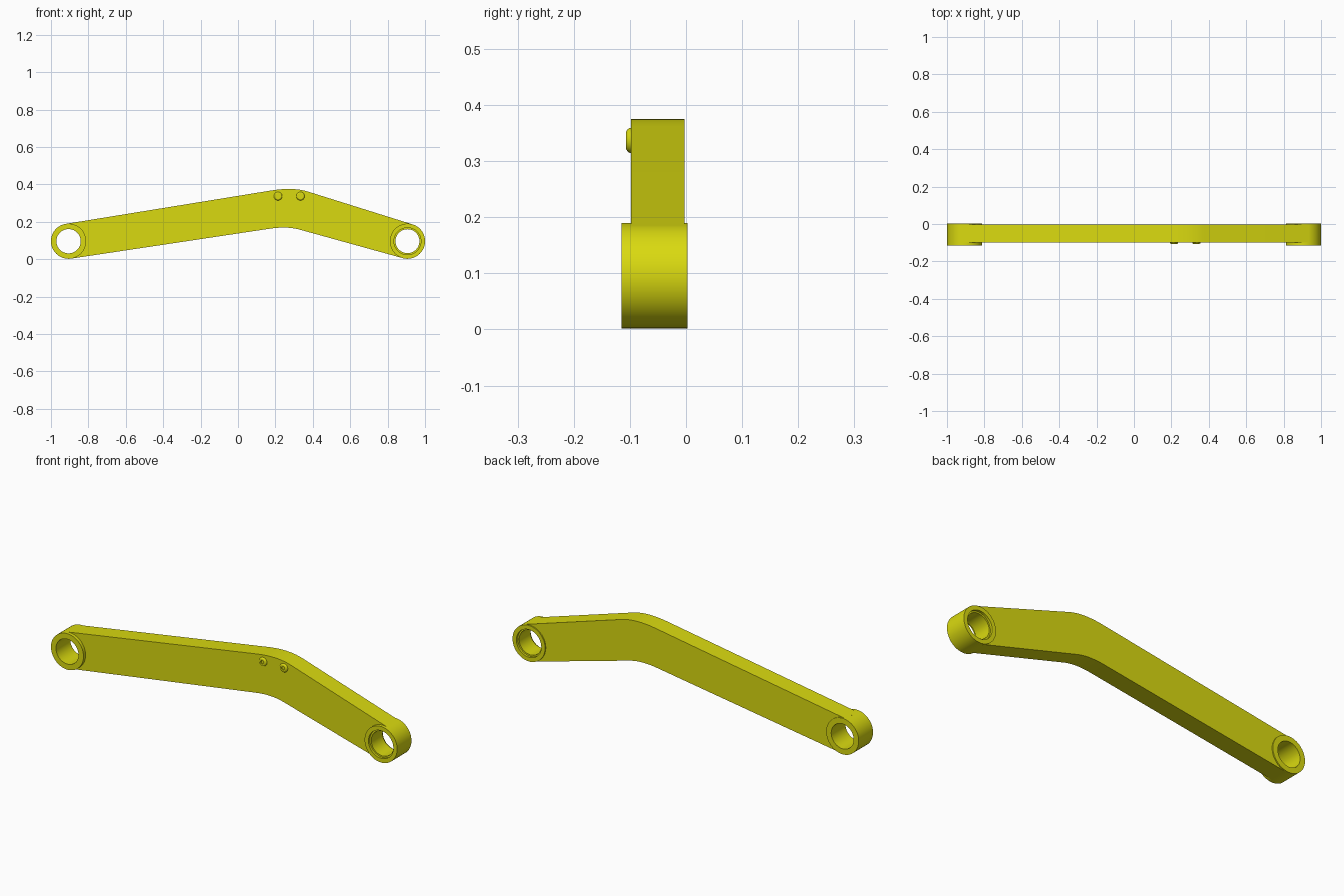
import bpy
import bmesh
import math
from mathutils import Vector

if "Cube" in bpy.data.objects:
    bpy.data.objects.remove(bpy.data.objects["Cube"])

HUB_X, HUB_Z, HUB_R = 0.906, 0.096, 0.094
HUB_FRONT, HUB_BACK = -0.115, 0.003
ARM_FRONT, ARM_BACK = -0.098, -0.003

yellow = bpy.data.materials.new("machine yellow")
yellow.use_nodes = True
colour = (0.70, 0.70, 0.005, 1)
yellow.diffuse_color = colour
yellow.node_tree.nodes["Principled BSDF"].inputs["Base Color"].default_value = colour


def finish(bm, name):
    bmesh.ops.recalc_face_normals(bm, faces=bm.faces)
    mesh = bpy.data.meshes.new(name)
    bm.to_mesh(mesh)
    bm.free()
    mesh.materials.append(yellow)
    obj = bpy.data.objects.new(name, mesh)
    bpy.context.collection.objects.link(obj)
    return obj


def smooth(obj):
    bpy.ops.object.select_all(action="DESELECT")
    obj.select_set(True)
    bpy.context.view_layer.objects.active = obj
    bpy.ops.object.shade_smooth_by_angle(angle=math.radians(25))


def lathe(name, profile, x, z, closed=True, steps=64):
    """Turn a (radius, y) profile around a front-to-back axis at x, z."""
    bm = bmesh.new()
    verts = [bm.verts.new((x + r, y, z)) for r, y in profile]
    pairs = list(zip(verts, verts[1:]))
    if closed:
        pairs.append((verts[-1], verts[0]))
    edges = [bm.edges.new(p) for p in pairs]
    bmesh.ops.spin(bm, geom=verts + edges, cent=(x, 0, z), axis=(0, 1, 0),
                   angle=math.tau, steps=steps)
    bmesh.ops.remove_doubles(bm, verts=bm.verts, dist=0.0001)
    return finish(bm, name)


def bend(start, control, end, count=10):
    a, b, c = Vector(start), Vector(control), Vector(end)
    return [a * (1 - t) ** 2 + b * 2 * t * (1 - t) + c * t * t
            for t in (i / count for i in range(count + 1))]


def tangent(side, degrees):
    """Point on a hub rim, measured from straight up."""
    a = math.radians(degrees)
    return Vector((side * HUB_X + HUB_R * math.sin(a), HUB_Z + HUB_R * math.cos(a)))


# Bent arm plate, running between the rims of both hubs
outline = [tangent(-1, -9.3)]
outline += bend((0.17, 0.366), (0.293, 0.387), (0.375, 0.361))
outline += [tangent(1, 17.4), tangent(1, 195.5)]
outline += reversed(bend((0.17, 0.163), (0.261, 0.177), (0.33, 0.158)))
outline += [tangent(-1, 171.5)]
bm = bmesh.new()
face = bm.faces.new([bm.verts.new((p.x, ARM_FRONT, p.y)) for p in outline])
back = bmesh.ops.extrude_face_region(bm, geom=[face])["geom"]
bmesh.ops.translate(bm, vec=(0, ARM_BACK - ARM_FRONT, 0),
                    verts=[v for v in back if isinstance(v, bmesh.types.BMVert)])
arm = finish(bm, "arm_plate")

# Clear the arm out of both hub bores
for side in (-1, 1):
    cutter = lathe("bore_cutter", [(0, -0.2), (0.08, -0.2), (0.08, 0.1), (0, 0.1)],
                   side * HUB_X, HUB_Z, closed=False)
    cutter.hide_render = True
    cut = arm.modifiers.new("bore", "BOOLEAN")
    cut.operation = "DIFFERENCE"
    cut.solver = "EXACT"
    cut.object = cutter
    bpy.context.view_layer.objects.active = arm
    bpy.ops.object.modifier_apply(modifier=cut.name)
    bpy.data.objects.remove(cutter)
smooth(arm)

# Pivot hubs: a plain bore on the right, a bore holding a bushing on the left
for name, side, bore in (("right_hub", -1, 0.065), ("left_hub", 1, 0.072)):
    smooth(lathe(name, [(bore, HUB_FRONT), (HUB_R, HUB_FRONT),
                        (HUB_R, HUB_BACK), (bore, HUB_BACK)], side * HUB_X, HUB_Z))
inset = 0.012
smooth(lathe("left_bushing", [(0.064, HUB_FRONT + inset), (0.073, HUB_FRONT + inset),
                              (0.073, HUB_BACK - inset), (0.064, HUB_BACK - inset)],
             HUB_X, HUB_Z))

# Domed bolts with a round socket on the front of the bend
head = [(0.0225, -0.097), (0.0225, -0.1), (0.02, -0.104), (0.016, -0.1065),
        (0.009, -0.1065), (0.009, -0.101), (0, -0.101)]
for name, x in (("inner_bolt", 0.214), ("outer_bolt", 0.334)):
    smooth(lathe(name, head, x, 0.337, closed=False, steps=32))
